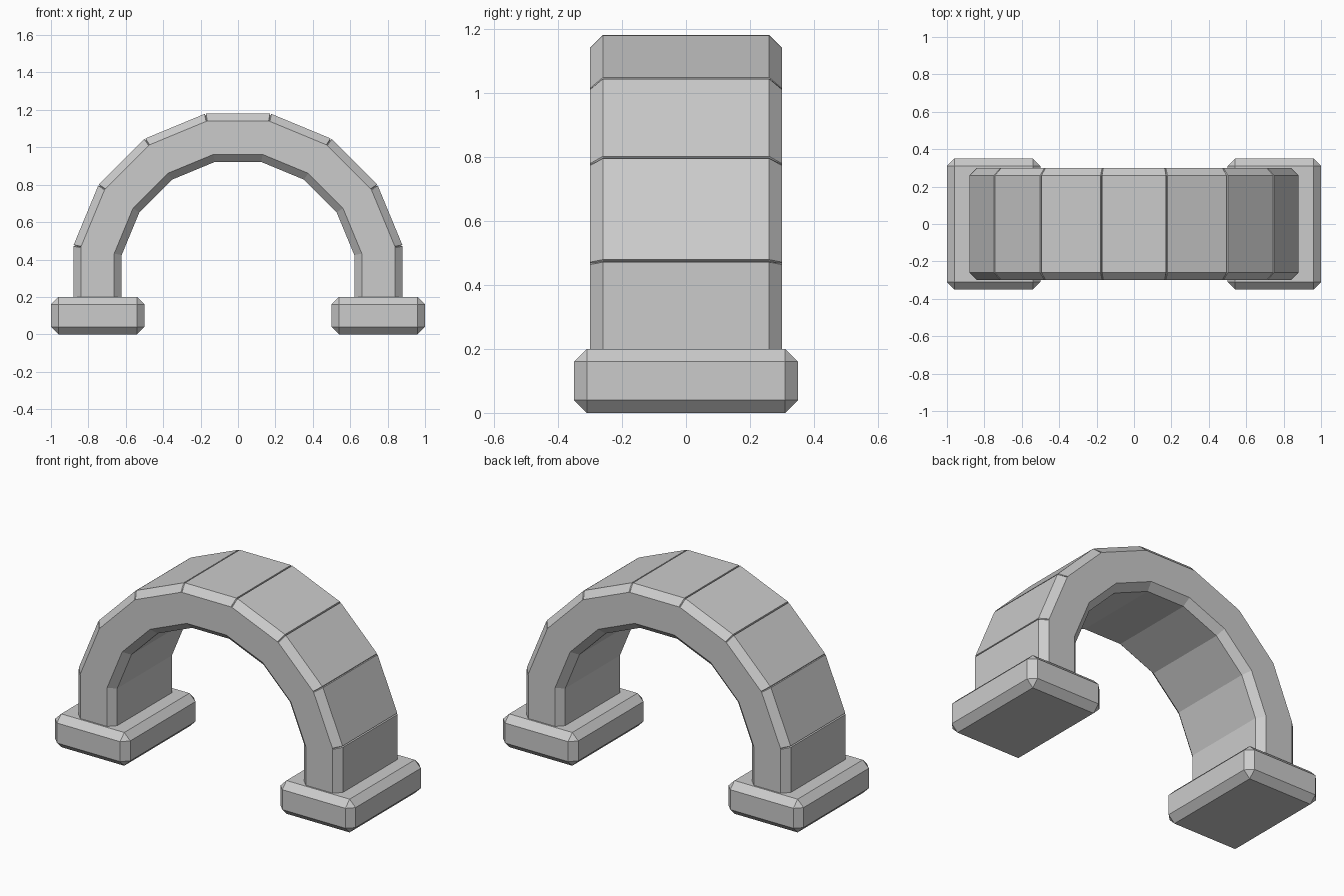
import bpy, bmesh
from math import sin, cos, radians

cube = bpy.data.objects.get("Cube")
if cube:
    bpy.data.objects.remove(cube, do_unlink=True)

stone = bpy.data.materials.new("grey stone")
stone.use_nodes = True
GREY = (0.6, 0.6, 0.6, 1)
stone.diffuse_color = GREY
stone.node_tree.nodes["Principled BSDF"].inputs["Base Color"].default_value = GREY

CHAMFER = 0.04


def finish(bm, name):
    bmesh.ops.recalc_face_normals(bm, faces=bm.faces)
    mesh = bpy.data.meshes.new(name)
    bm.to_mesh(mesh)
    bm.free()
    mesh.materials.append(stone)
    obj = bpy.data.objects.new(name, mesh)
    bpy.context.collection.objects.link(obj)
    return obj


# Footings: chamfered blocks under each leg
def footing(name, side):
    bm = bmesh.new()
    bmesh.ops.create_cube(bm, size=1)
    bmesh.ops.scale(bm, vec=(0.5, 0.7, 0.2), verts=bm.verts)
    bmesh.ops.translate(bm, vec=(side * 0.75, 0, 0.1), verts=bm.verts)
    bmesh.ops.bevel(bm, geom=bm.edges[:], offset=CHAMFER, segments=1,
                    affect='EDGES')
    return finish(bm, name)


footing("left_footing", 1)
footing("right_footing", -1)


# Arch: chamfered section carried through mitred joints, with thin outer grooves
OUTER, INNER, HALF_DEPTH, CENTRE_Z = 0.88, 0.622, 0.3, 0.3
GROOVE_HALF, GROOVE_DEPTH = 0.004, 0.012
HALF_STEP = radians(11.25)

quarter = [(OUTER, HALF_DEPTH - CHAMFER), (OUTER - CHAMFER, HALF_DEPTH),
           (INNER + CHAMFER, HALF_DEPTH), (INNER, HALF_DEPTH - CHAMFER)]
section = quarter + [(r, -y) for r, y in reversed(quarter)]


def leg_end(side):
    return [(side * r, y, 0.19) for r, y in section]


def joint(angle, slide):
    tangent = angle + (HALF_STEP if slide > 0 else -HALF_STEP)
    ring = []
    for r, y in section:
        if slide == 0 and r == OUTER:
            r -= GROOVE_DEPTH
        r /= cos(HALF_STEP)
        ring.append((r * cos(angle) - slide * sin(tangent), y,
                     CENTRE_Z + r * sin(angle) + slide * cos(tangent)))
    return ring


stations = [leg_end(1)]
for k in range(8):
    for slide in (-GROOVE_HALF, 0, GROOVE_HALF):
        stations.append(joint(HALF_STEP * (2 * k + 1), slide))
stations.append(leg_end(-1))

bm = bmesh.new()
rings = [[bm.verts.new(p) for p in ring] for ring in stations]
for a, b in zip(rings, rings[1:]):
    for i in range(len(a)):
        j = (i + 1) % len(a)
        bm.faces.new((a[i], a[j], b[j], b[i]))
bm.faces.new(rings[0])
bm.faces.new(rings[-1])
finish(bm, "arch")
